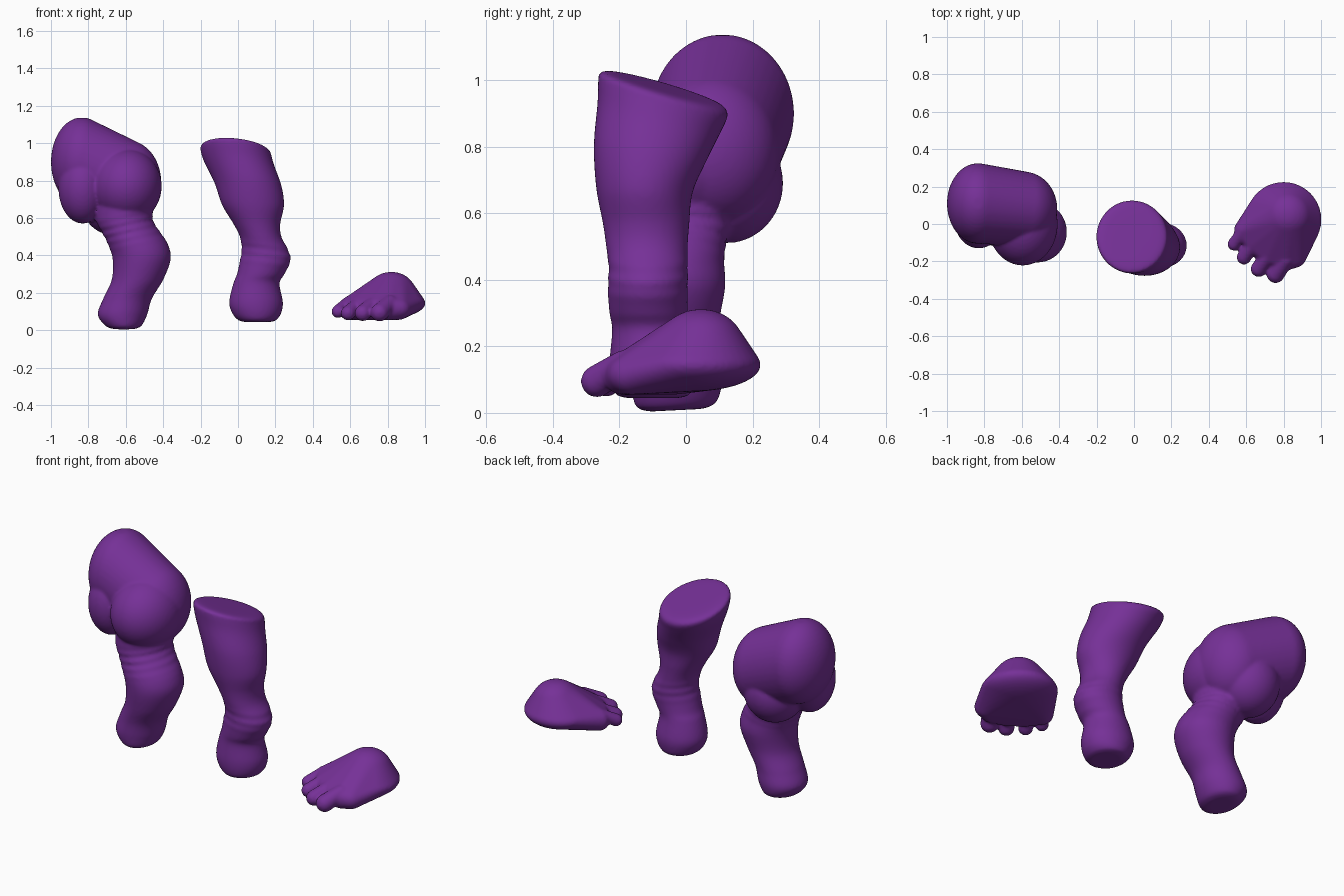
import bpy, bmesh, math
from mathutils import Vector

if "Cube" in bpy.data.objects:
    bpy.data.objects.remove(bpy.data.objects["Cube"])

purple = bpy.data.materials.new("purple")
purple.diffuse_color = (0.18, 0.03, 0.31, 1)
purple.use_nodes = True
purple.node_tree.nodes["Principled BSDF"].inputs["Base Color"].default_value = purple.diffuse_color


def hull(bm, balls):
    """Convex skin around ellipsoids given as (centre, radii)."""
    verts = []
    for c, r in balls:
        for i in range(1, 24):
            a = math.pi * i / 24
            for j in range(40):
                b = math.tau * (j + 0.5 * (i % 2)) / 40
                verts.append(bm.verts.new((c[0] + r[0] * math.sin(a) * math.cos(b),
                                           c[1] + r[1] * math.sin(a) * math.sin(b),
                                           c[2] + r[2] * math.cos(a))))
    bmesh.ops.convex_hull(bm, input=verts, use_existing_faces=False)
    loose = [v for v in verts if v.is_valid and not v.link_faces]
    bmesh.ops.delete(bm, geom=loose, context='VERTS')


def spline(rows, s):
    """Smooth interpolation through the section rows, s from 0 to 1."""
    t = s * (len(rows) - 1)
    i = min(int(t), len(rows) - 2)
    f = t - i
    p = [rows[max(0, min(len(rows) - 1, i + k))] for k in (-1, 0, 1, 2)]
    return [0.5 * (2 * b + (c - a) * f + (2 * a - 5 * b + 4 * c - d) * f * f
                   + (3 * b - a - 3 * c + d) * f ** 3) for a, b, c, d in zip(*p)]


def loft(bm, rows, fold, steps=140, n=64):
    """Rows: z, x0, x1, y0, y1, slope_x, slope_y. Fold: height, spread, period, depth, tilt."""
    h, spread, period, depth, tilt = fold
    rings = []
    for k in range(steps + 1):
        z, x0, x1, y0, y1, sx, sy = spline(rows, k / steps)
        ring = []
        for j in range(n):
            a = math.tau * j / n
            u, v = math.cos(a) * (x1 - x0) / 2, math.sin(a) * (y1 - y0) / 2
            d = z + tilt * u - h
            w = 1 + depth * math.exp(-(d / spread) ** 2) * math.cos(math.tau * d / period)
            ring.append(bm.verts.new(((x0 + x1) / 2 + u * w, (y0 + y1) / 2 + v * w,
                                      z + sx * u + sy * v)))
        rings.append(ring)
    for a, b in zip(rings, rings[1:]):
        for j in range(n):
            bm.faces.new((a[j], a[(j + 1) % n], b[(j + 1) % n], b[j]))
    bm.faces.new(rings[0][::-1])
    bm.faces.new(rings[-1])


def finish(name, bm, smooth):
    """Fuse the overlapping volumes into one soft skin."""
    bmesh.ops.recalc_face_normals(bm, faces=bm.faces)
    me = bpy.data.meshes.new(name)
    bm.to_mesh(me)
    bm.free()
    me.materials.append(purple)
    for p in me.polygons:
        p.use_smooth = True
    ob = bpy.data.objects.new(name, me)
    bpy.context.collection.objects.link(ob)
    m = ob.modifiers.new("fuse", 'REMESH')
    m.mode = 'VOXEL'
    m.voxel_size = 0.009
    m.use_smooth_shade = True
    s = ob.modifiers.new("soften", 'SMOOTH')
    s.factor = 0.5
    s.iterations = smooth
    return ob


# Upper limb: rounded hip mass on a bent, creased stump
bm = bmesh.new()
hull(bm, [((-.835, .11, .90), (.165, .215, .238)), ((-.59, .08, .79), (.18, .2, .225))])
hull(bm, [((-.595, 0, .77), (.187, .222, .2))])
hull(bm, [((-.83, .02, .76), (.13, .15, .19))])
hull(bm, [((-.67, .12, .69), (.17, .172, .18))])
loft(bm, [(.008, -.67, -.55, -.11, .05, 0, .05),
          (.025, -.71, -.515, -.15, .09, 0, .05),
          (.085, -.75, -.485, -.165, .108, 0, .03),
          (.17, -.72, -.46, -.17, .10, 0, 0),
          (.27, -.675, -.40, -.19, .10, 0, 0),
          (.38, -.67, -.36, -.205, .118, 0, 0),
          (.46, -.695, -.375, -.20, .115, 0, 0),
          (.53, -.73, -.42, -.18, .125, 0, 0),
          (.59, -.76, -.455, -.17, .15, 0, 0),
          (.68, -.76, -.45, -.17, .18, 0, 0)],
     (.54, .06, .038, .022, -.2))
finish("upper_limb", bm, 5)

# Middle limb: tapering shin with a slanted flat top and ankle folds
bm = bmesh.new()
loft(bm, [(.045, .03, .18, -.18, -.02, 0, 0),
          (.055, .00, .205, -.21, .01, 0, 0),
          (.09, -.03, .23, -.225, .025, 0, 0),
          (.15, -.047, .24, -.23, .03, 0, 0),
          (.25, -.025, .222, -.222, .01, 0, 0),
          (.30, -.005, .248, -.23, .005, 0, 0),
          (.37, .01, .28, -.235, .005, 0, 0),
          (.43, .02, .268, -.232, .005, 0, 0),
          (.50, .01, .232, -.24, .005, 0, 0),
          (.57, -.025, .226, -.25, .01, 0, 0),
          (.67, -.085, .246, -.27, .02, 0, -.05),
          (.78, -.125, .232, -.277, .06, -.04, -.15),
          (.89, -.182, .195, -.266, .105, -.08, -.24),
          (.945, -.20, .18, -.264, .125, -.1, -.28),
          (.968, -.195, .172, -.258, .12, -.1, -.29),
          (.978, -.16, .14, -.225, .09, -.1, -.29),
          (.981, -.08, .06, -.14, .00, -.1, -.29)],
     (.41, .05, .05, .018, .12))
finish("middle_limb", bm, 3)

# Foot: domed heel sloping down to four toes
bm = bmesh.new()
toes = [(.535, -.108, .10, .035), (.588, -.178, .092, .039),
        (.667, -.24, .092, .043), (.757, -.268, .095, .048)]
base = [((x + .055, y + .075, .115), (.055, .055, .06)) for x, y, z, r in toes]
hull(bm, [((.80, .023, .145), (.202, .202, .08)),
          ((.82, .045, .20), (.13, .13, .112)),
          ((.855, -.165, .115), (.07, .07, .06))] + base)
for x, y, z, r in toes:
    hull(bm, [((x, y, z), (r, r, r)),
              ((x + .055, y + .08, z + .05), (r * .9, r * .9, r * .9))])
finish("foot", bm, 3)
